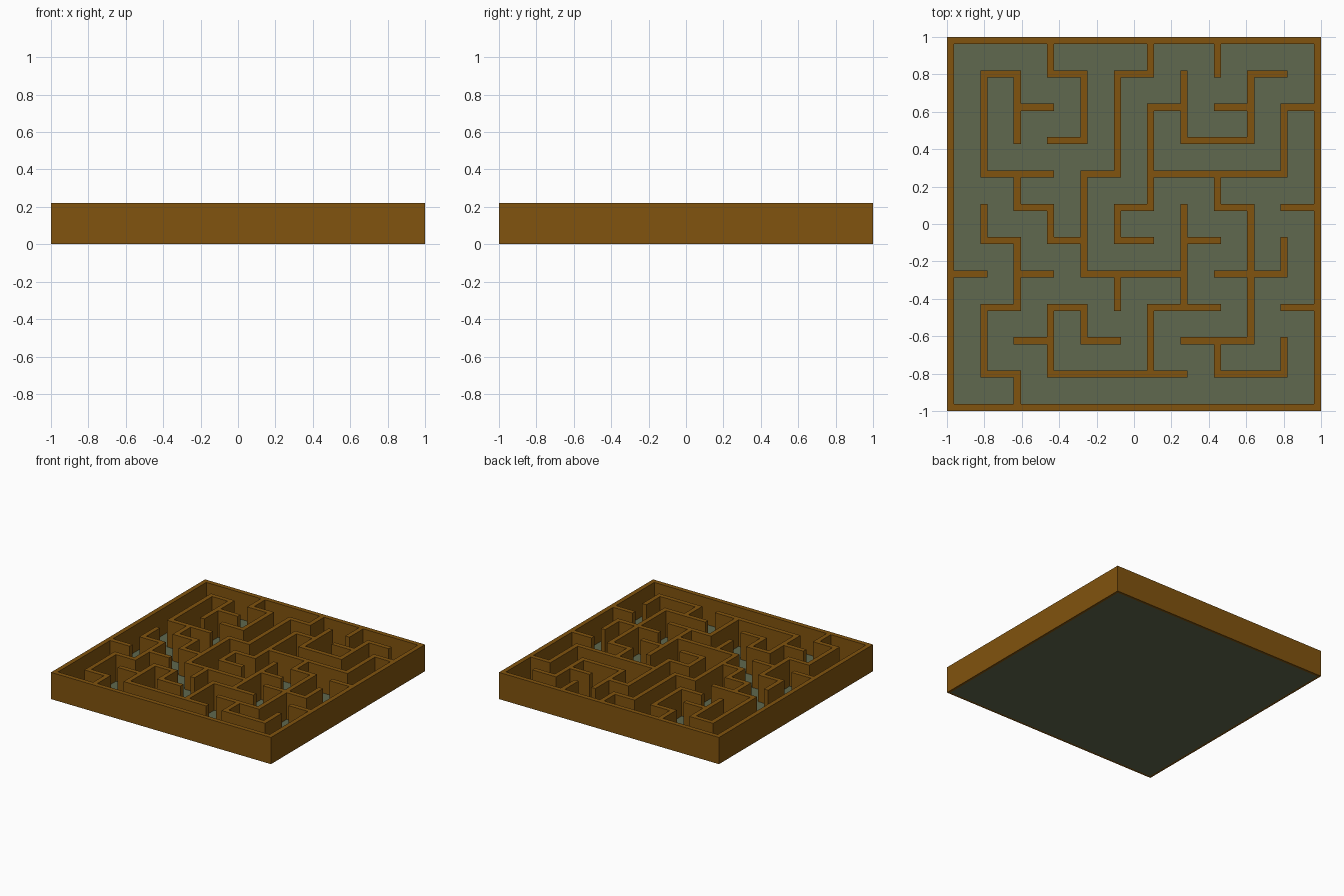
import bpy, bmesh

if "Cube" in bpy.data.objects:
    bpy.data.objects.remove(bpy.data.objects["Cube"])

N = 11                 # cells per side
T = 0.038              # wall thickness
PITCH = (2 - T) / N
H = 0.22
LIFT = 0.0008          # walls rest just above the floor sheet

# wall runs: line number -> "start-end" node spans (rows counted from the back)
ROWS = {0: "0-11", 1: "1-2 3-4 5-6 9-10", 2: "2-3 6-7 8-9 10-11", 3: "3-4 7-9",
        4: "1-3 4-5 6-10", 5: "2-3 5-6 8-9 10-11", 6: "1-2 3-4 5-6 7-8",
        7: "0-1 2-3 4-7 8-10", 8: "1-2 3-4 6-8 10-11", 9: "2-3 4-5 7-9",
        10: "1-2 3-7 8-10", 11: "0-11"}
COLS = {0: "0-11", 1: "1-4 5-6 8-10", 2: "1-3 4-5 6-8 10-11", 3: "0-1 5-6 8-10",
        4: "1-3 4-7 8-9", 5: "1-4 5-6 7-8", 6: "0-1 2-5 8-10", 7: "1-3 5-8",
        8: "0-1 4-5 9-10", 9: "1-3 5-9", 10: "2-4 6-7 9-10", 11: "0-11"}


def material(name, rgb):
    m = bpy.data.materials.new(name)
    m.diffuse_color = (*rgb, 1)
    m.use_nodes = True
    m.node_tree.nodes["Principled BSDF"].inputs["Base Color"].default_value = m.diffuse_color
    return m


def add_object(name, bm, mat):
    mesh = bpy.data.meshes.new(name)
    bm.to_mesh(mesh)
    bm.free()
    mesh.materials.append(mat)
    ob = bpy.data.objects.new(name, mesh)
    bpy.context.collection.objects.link(ob)


def spans(text):
    return [tuple(map(int, s.split("-"))) for s in text.split()]


# lattice squares covered by walls: even index = wall post, odd index = cell width
filled = set()
for line, text in ROWS.items():
    for a, b in spans(text):
        filled |= {(k, 2 * line) for k in range(2 * a, 2 * b + 1)}
for line, text in COLS.items():
    for a, b in spans(text):
        filled |= {(2 * line, k) for k in range(2 * a, 2 * b + 1)}


def edge(k):
    return -1 + (k // 2) * PITCH + (k % 2) * T


# maze walls: fill the plan, merge it, raise it
bm = bmesh.new()
for i, j in sorted(filled):
    x0, x1, y0, y1 = edge(i), edge(i + 1), -edge(j + 1), -edge(j)
    bm.faces.new([bm.verts.new((x, y, LIFT)) for x, y in
                  ((x0, y0), (x1, y0), (x1, y1), (x0, y1))])
bmesh.ops.remove_doubles(bm, verts=bm.verts, dist=1e-4)
ext = bmesh.ops.extrude_face_region(bm, geom=bm.faces[:], use_keep_orig=True)
top = [g for g in ext["geom"] if isinstance(g, bmesh.types.BMVert)]
bmesh.ops.translate(bm, verts=top, vec=(0, 0, H - LIFT))
bmesh.ops.recalc_face_normals(bm, faces=bm.faces)
add_object("maze_walls", bm, material("brown", (0.22, 0.087, 0.0044)))

# floor sheet inside the outer wall
bm = bmesh.new()
bmesh.ops.create_grid(bm, x_segments=1, y_segments=1, size=1 - T / 2)
add_object("floor", bm, material("grey_green", (0.115, 0.138, 0.077)))
